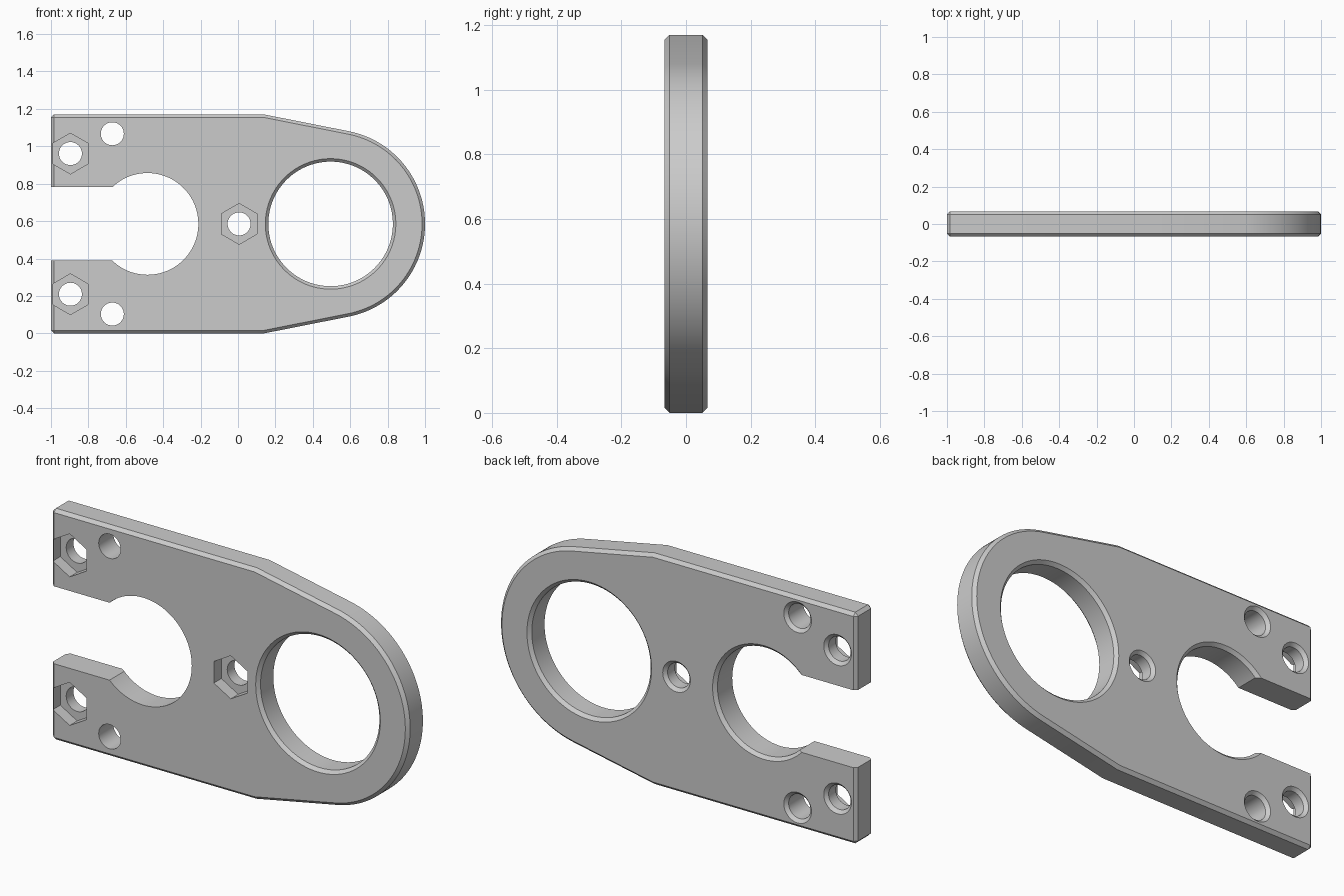
import bpy, bmesh, math

cube = bpy.data.objects.get("Cube")
if cube:
    bpy.data.objects.remove(cube, do_unlink=True)

HALF_T = 0.067      # half thickness
CH = 0.016          # chamfer size
MID = 0.585         # height of the symmetry line
RING_X = 0.495      # centre of the rounded end
OUT = 0.1           # overshoot of cutters

grey = bpy.data.materials.new("plain_grey")
grey.use_nodes = True
grey.diffuse_color = (0.6, 0.6, 0.6, 1)
grey.node_tree.nodes["Principled BSDF"].inputs["Base Color"].default_value = (0.6, 0.6, 0.6, 1)


def make_object(name, bm):
    bmesh.ops.recalc_face_normals(bm, faces=bm.faces)
    mesh = bpy.data.meshes.new(name)
    bm.to_mesh(mesh)
    bm.free()
    mesh.materials.append(grey)
    obj = bpy.data.objects.new(name, mesh)
    bpy.context.collection.objects.link(obj)
    return obj


def outline(inset, cut_corner):
    """Upper and lower outline of the plate: square end, taper, round end."""
    r, h = 0.505 - inset, MID - inset
    phi = math.radians(78.8)
    corner_x = RING_X + (r - h * math.sin(phi)) / math.cos(phi)
    left = -1 + inset
    pts = [(corner_x, h)]
    pts += [(left, h - CH), (left + CH, h)] if cut_corner else [(left, h)]
    steps = 32
    for i in range(steps + 1):
        a = phi * i / steps
        pts.append((RING_X + r * math.cos(a), r * math.sin(a)))
    return pts + [(x, -z) for x, z in pts if z > 0]


def lathe(name, x, z, rings, sides=64):
    """Solid of revolution along y; rings are (y, radius) pairs."""
    bm = bmesh.new()
    loops = []
    for y, r in rings:
        loops.append([bm.verts.new((x + r * math.sin(math.tau * i / sides), y,
                                    z + r * math.cos(math.tau * i / sides)))
                      for i in range(sides)])
    for a, b in zip(loops, loops[1:]):
        for i in range(sides):
            j = (i + 1) % sides
            bm.faces.new((a[i], a[j], b[j], b[i]))
    bm.faces.new(loops[0])
    bm.faces.new(loops[-1])
    return make_object(name, bm)


def bore(r, front_chamfer=False):
    """Ring list of a through hole with a countersunk back edge."""
    back = [(HALF_T - CH, r), (HALF_T, r + CH), (OUT, r + CH)]
    if front_chamfer:
        return [(-y, rr) for y, rr in reversed(back)] + back
    return [(-OUT, r)] + back


# Chamfered plate: convex hull of the full and the inset outlines
bm = bmesh.new()
for y, inset, cut in ((HALF_T - CH, 0, True), (HALF_T, CH, False)):
    for side in (-1, 1):
        for x, z in outline(inset, cut):
            bm.verts.new((x, side * y, z + MID))
bmesh.ops.convex_hull(bm, input=bm.verts)
bmesh.ops.dissolve_limit(bm, angle_limit=math.radians(0.5), verts=bm.verts, edges=bm.edges)
plate = make_object("mounting_plate", bm)

# Cutters: large ring hole, open round notch with its slot
cutters = [
    lathe("ring_hole", RING_X, MID, bore(0.333, True), 96),
    lathe("round_notch", -0.484, MID, bore(0.272), 96),
]
bm = bmesh.new()
bmesh.ops.create_cube(bm, size=1)
for v in bm.verts:
    v.co = (-0.484 if v.co.x > 0 else -1.1, v.co.y * 0.3, MID + v.co.z * 0.392)
cutters.append(make_object("notch_slot", bm))

# Cutters: bolt holes, three of them with hexagonal nut pockets in front
for x, dz, has_nut in ((-0.896, 0.376, True), (-0.896, -0.376, True), (0.006, 0, True),
                       (-0.672, 0.482, False), (-0.672, -0.482, False)):
    cutters.append(lathe("bolt_hole", x, MID + dz, bore(0.0615), 40))
    if has_nut:
        cutters.append(lathe("nut_pocket", x, MID + dz, [(-OUT, 0.109), (-0.007, 0.109)], 6))

# Cut everything out of the plate and drop the cutters
bpy.ops.object.select_all(action="DESELECT")
plate.select_set(True)
bpy.context.view_layer.objects.active = plate
for cutter in cutters:
    cutter.hide_render = True
    mod = plate.modifiers.new(cutter.name, "BOOLEAN")
    mod.operation = "DIFFERENCE"
    mod.solver = "EXACT"
    mod.object = cutter
    bpy.ops.object.modifier_apply(modifier=mod.name)
    bpy.data.objects.remove(cutter, do_unlink=True)

bpy.ops.object.shade_smooth_by_angle(angle=math.radians(25))
